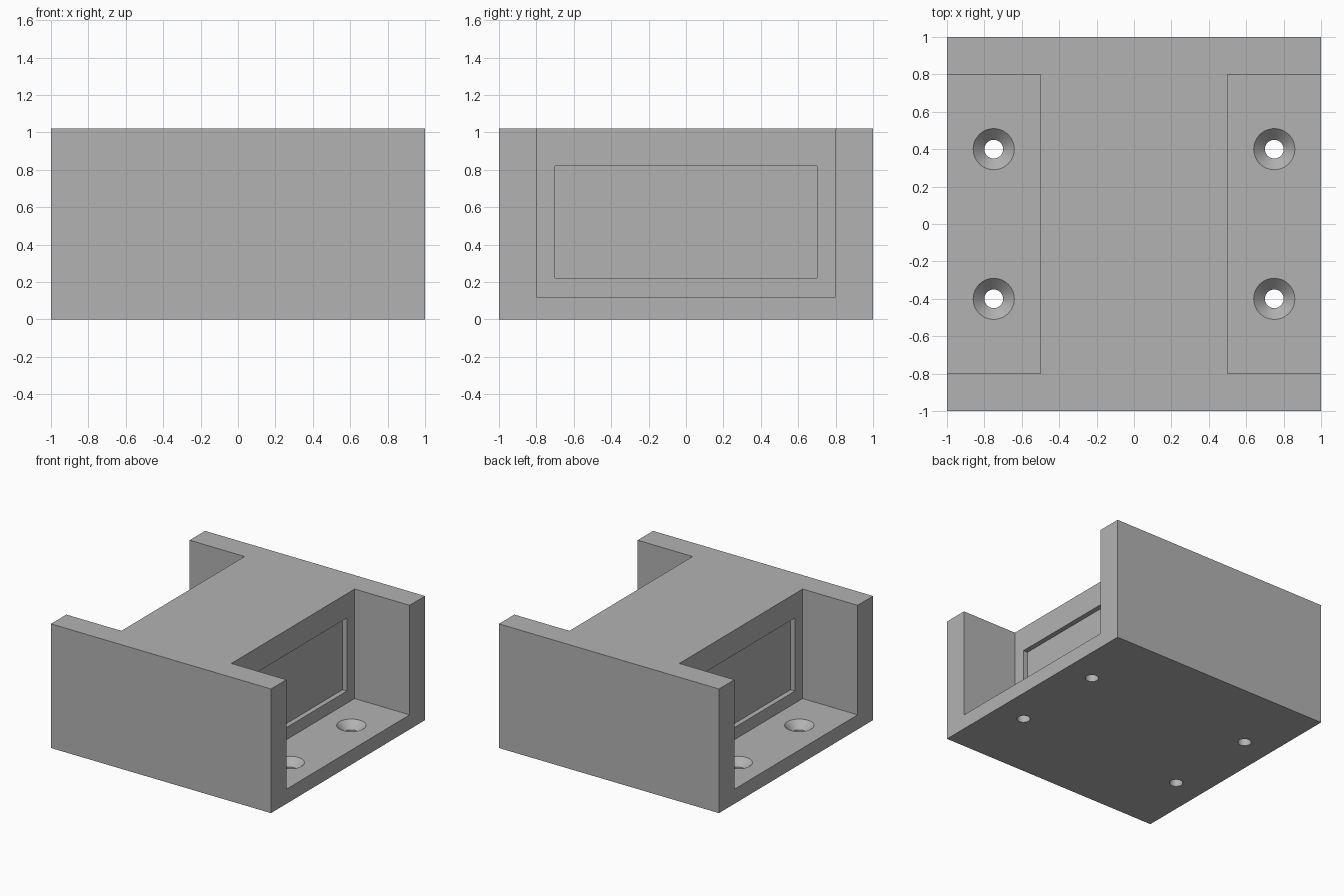
import bpy, bmesh, math
from mathutils import Matrix

if "Cube" in bpy.data.objects:
    bpy.data.objects.remove(bpy.data.objects["Cube"])

grey = bpy.data.materials.new("grey")
grey.diffuse_color = (0.45, 0.45, 0.45, 1)
grey.use_nodes = True
grey.node_tree.nodes["Principled BSDF"].inputs["Base Color"].default_value = grey.diffuse_color
H = 1.02          # overall height
FLOOR = 0.12      # base plate thickness


def make_object(name, bm):
    bmesh.ops.recalc_face_normals(bm, faces=bm.faces[:])
    mesh = bpy.data.meshes.new(name)
    bm.to_mesh(mesh)
    bm.free()
    obj = bpy.data.objects.new(name, mesh)
    bpy.context.collection.objects.link(obj)
    mesh.materials.append(grey)
    return obj


def box(name, x, y, z):
    bm = bmesh.new()
    centre = [(a + b) / 2 for a, b in (x, y, z)]
    size = [b - a for a, b in (x, y, z)]
    bmesh.ops.create_cube(bm, size=1, matrix=Matrix.Translation(centre) @ Matrix.Diagonal((*size, 1)))
    return make_object(name, bm)


def screw_cutter(name, cx, cy, sides=48):
    # Revolved profile: straight shank, then a flared countersink
    bm = bmesh.new()
    rings = []
    for r, z in ((0.05, -0.1), (0.05, 0.06), (0.11, FLOOR), (0.11, FLOOR + 0.1)):
        rings.append([bm.verts.new((cx + r * math.cos(math.tau * i / sides),
                                    cy + r * math.sin(math.tau * i / sides), z))
                      for i in range(sides)])
    for low, high in zip(rings, rings[1:]):
        for i in range(sides):
            j = (i + 1) % sides
            bm.faces.new((low[i], low[j], high[j], high[i]))
    bm.faces.new(rings[0])
    bm.faces.new(rings[-1])
    return make_object(name, bm)


def cut(target, cutter):
    mod = target.modifiers.new(cutter.name, 'BOOLEAN')
    mod.operation = 'DIFFERENCE'
    mod.solver = 'EXACT'
    mod.object = cutter
    bpy.context.view_layer.objects.active = target
    bpy.ops.object.modifier_apply(modifier=mod.name)
    bpy.data.objects.remove(cutter)


# Solid block
body = box("mounting_block", (-1, 1), (-1, 1), (0, H))

for s in (-1, 1):
    # Open side pocket, then the shallow panel recess in its inner wall
    cut(body, box("side_pocket", sorted((s * 0.5, s * 1.2)), (-0.8, 0.8), (FLOOR, H + 0.2)))
    cut(body, box("panel_recess", sorted((s * 0.46, s * 0.7)), (-0.7, 0.7), (0.22, 0.82)))
    # Countersunk screw holes through the pocket floor
    for y in (-0.4, 0.4):
        cut(body, screw_cutter("screw_hole", s * 0.75, y))

bpy.ops.object.select_all(action='DESELECT')
body.select_set(True)
bpy.context.view_layer.objects.active = body
bpy.ops.object.shade_smooth_by_angle(angle=math.radians(30))
